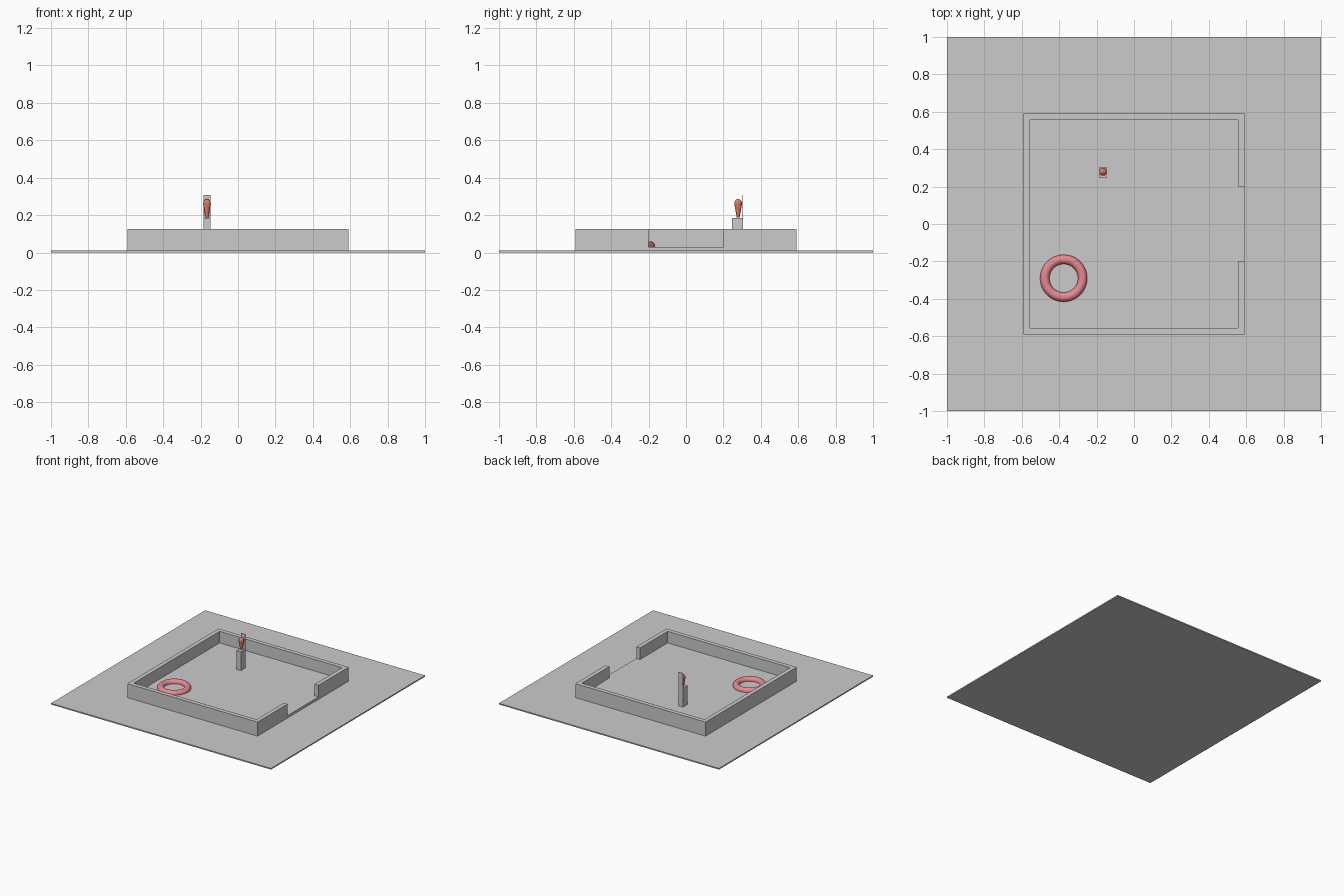
import bpy, bmesh, math

if "Cube" in bpy.data.objects:
    bpy.data.objects.remove(bpy.data.objects["Cube"])

def material(name, rgb):
    m = bpy.data.materials.new(name)
    m.diffuse_color = (*rgb, 1)
    m.use_nodes = True
    m.node_tree.nodes["Principled BSDF"].inputs["Base Color"].default_value = m.diffuse_color
    return m

def box(name, x0, x1, y0, y1, z0, z1):
    bpy.ops.mesh.primitive_cube_add(size=1, location=((x0+x1)/2, (y0+y1)/2, (z0+z1)/2))
    o = bpy.context.object
    o.name = name
    o.scale = (x1-x0, y1-y0, z1-z0)
    bpy.ops.object.transform_apply(location=False, rotation=False, scale=True)
    return o

def extrude_outline(name, pts, z0, z1):
    bm = bmesh.new()
    face = bm.faces.new([bm.verts.new((x, y, z0)) for x, y in pts])
    top = bmesh.ops.extrude_face_region(bm, geom=[face])
    verts = [v for v in top["geom"] if isinstance(v, bmesh.types.BMVert)]
    bmesh.ops.translate(bm, verts=verts, vec=(0, 0, z1-z0))
    bmesh.ops.recalc_face_normals(bm, faces=bm.faces)
    me = bpy.data.meshes.new(name)
    bm.to_mesh(me)
    bm.free()
    o = bpy.data.objects.new(name, me)
    bpy.context.collection.objects.link(o)
    return o

def lathe(name, profile, sides, loc):
    bm = bmesh.new()
    vs = [bm.verts.new((r, 0, z)) for r, z in profile]
    edges = [bm.edges.new(p) for p in zip(vs, vs[1:])]
    bmesh.ops.spin(bm, geom=vs+edges, cent=(0, 0, 0), axis=(0, 0, 1),
                   angle=2*math.pi, steps=sides, use_duplicate=False)
    bmesh.ops.remove_doubles(bm, verts=bm.verts, dist=1e-5)
    bmesh.ops.recalc_face_normals(bm, faces=bm.faces)
    me = bpy.data.meshes.new(name)
    bm.to_mesh(me)
    bm.free()
    o = bpy.data.objects.new(name, me)
    o.location = loc
    bpy.context.collection.objects.link(o)
    return o

# Ground plate and raised court floor
W, I, G = 0.592, 0.557, 0.2
box("ground_plate", -1, 1, -1, 1, 0, 0.01)
box("court_floor", -W, W, -W, W, 0.01, 0.03)

# Perimeter wall with an opening on the right side
extrude_outline("perimeter_wall",
    [(W, G), (W, W), (-W, W), (-W, -W), (W, -W), (W, -G),
     (I, -G), (I, -I), (-I, -I), (-I, I), (I, I), (I, G)], 0.03, 0.125)

# Float ring half sunk into the floor
bpy.ops.mesh.primitive_torus_add(major_radius=0.101, minor_radius=0.025,
    major_segments=48, minor_segments=16, location=(-0.376, -0.29, 0.034))
ring = bpy.context.object
ring.name = "float_ring"
bpy.ops.object.shade_smooth_by_angle()
ring.data.materials.append(material("ring_red", (0.8, 0.25, 0.28)))

# Pedestal with thin back panel
box("pedestal", -0.185, -0.147, 0.246, 0.306, 0.03, 0.185)
box("back_panel", -0.185, -0.147, 0.302, 0.306, 0.185, 0.308)

# Tapered ornament on the pedestal
orn = lathe("ornament", [(0, 0.188), (0.008, 0.188), (0.021, 0.262),
    (0.019, 0.272), (0.011, 0.282), (0, 0.287)], 12, (-0.166, 0.279, 0))
orn.data.materials.append(material("ornament_red", (0.8, 0.2, 0.12)))
